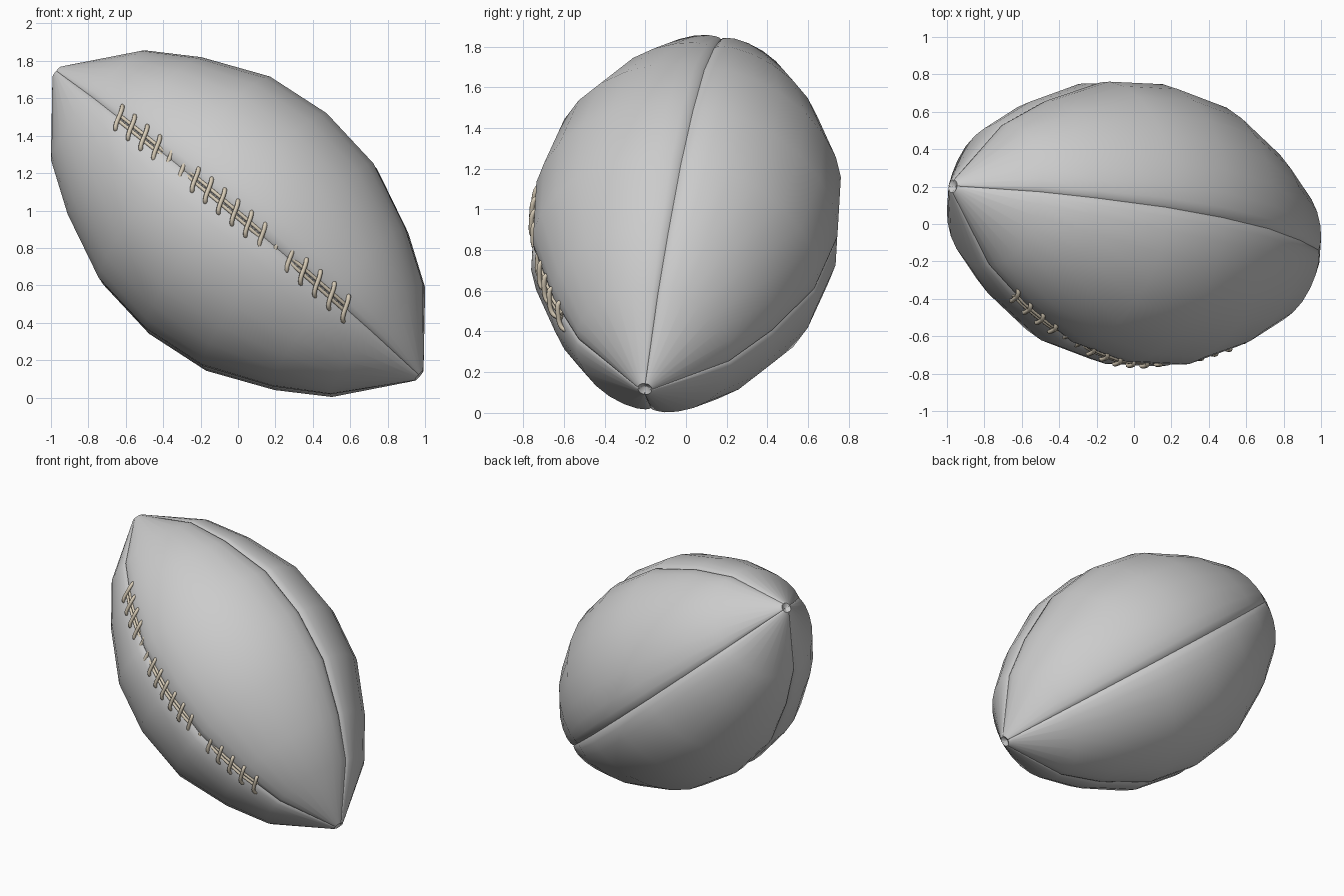
import bpy, bmesh, math
from mathutils import Vector

if "Cube" in bpy.data.objects:
    bpy.data.objects.remove(bpy.data.objects["Cube"])

# ball frame: long axis, upper seam direction, laced seam direction
C = Vector((0, 0, 0.93))
A = Vector((0.96, -0.2, -0.805)).normalized()
U = Vector((0.63, 0.05, 0.77))
U = (U - A * U.dot(A)).normalized()
V = A.cross(U).normalized()

# half profile (distance along axis, radius)
HALF = [(0, 0.765), (0.365, 0.72), (0.72, 0.562), (0.985, 0.392), (1.262, 0.058), (1.28, 0.035)]
RINGS = [(-t, r) for t, r in HALF[:0:-1]] + HALF
# groove section inside one quarter panel (degrees from seam, depth)
GROOVE = [(0, 0.034), (1.2, 0.022), (4, 0.012), (10, 0.002), (20, 0), (32, 0), (45, 0)]
PANEL = GROOVE + [(90 - d, g) for d, g in GROOVE[-2:0:-1]]


def groove_scale(r):
    return min(1.0, (r / 0.765) ** 0.6)


# ball body with four grooved seams
bm = bmesh.new()
loops = []
for t, r in RINGS:
    ring = []
    for q in range(4):
        for d, g in PANEL:
            ang = math.radians(q * 90 + d)
            rr = r - g * groove_scale(r)
            ring.append(bm.verts.new(C + A * t + (U * math.cos(ang) + V * math.sin(ang)) * rr))
    loops.append(ring)
n = len(loops[0])
for a, b in zip(loops, loops[1:]):
    for i in range(n):
        bm.faces.new((a[i], a[(i + 1) % n], b[(i + 1) % n], b[i]))
# dimpled tips
for ring, t in ((loops[0], -1.255), (loops[-1], 1.255)):
    tip = bm.verts.new(C + A * t)
    for i in range(n):
        bm.faces.new((ring[i], ring[(i + 1) % n], tip))
bmesh.ops.recalc_face_normals(bm, faces=bm.faces)
me = bpy.data.meshes.new("ball_body")
bm.to_mesh(me)
bm.free()
ball = bpy.data.objects.new("ball_body", me)
bpy.context.collection.objects.link(ball)
bpy.context.view_layer.objects.active = ball
ball.select_set(True)
bpy.ops.object.shade_smooth_by_angle(angle=math.radians(35))
ball.select_set(False)

lace_mat = bpy.data.materials.new("lace_cream")
lace_mat.diffuse_color = (0.68, 0.6, 0.47, 1)
lace_mat.use_nodes = True
lace_mat.node_tree.nodes["Principled BSDF"].inputs["Base Color"].default_value = lace_mat.diffuse_color


def seam_radius(t):
    for (t0, r0), (t1, r1) in zip(HALF, HALF[1:]):
        if abs(t) <= t1:
            r = r0 + (r1 - r0) * (abs(t) - t0) / (t1 - t0)
            return r - 0.034 * groove_scale(r)


def lace_point(t, s, h):
    # the lace dips into the leather near the second rings
    dip = 0.036 * math.exp(-((abs(t) - 0.36) / 0.1) ** 2)
    return C + A * t + U * s + V * (seam_radius(t) + h - dip)


def cords(name, paths, radius):
    cu = bpy.data.curves.new(name, 'CURVE')
    cu.dimensions = '3D'
    cu.bevel_depth = radius
    cu.bevel_resolution = 2
    cu.use_fill_caps = True
    cu.resolution_u = 3
    for pts in paths:
        sp = cu.splines.new('NURBS')
        sp.points.add(len(pts) - 1)
        for p, co in zip(sp.points, pts):
            p.co = (*co, 1)
        sp.order_u = 3
        sp.use_endpoint_u = True
    cu.materials.append(lace_mat)
    ob = bpy.data.objects.new(name, cu)
    bpy.context.collection.objects.link(ob)
    bpy.context.view_layer.objects.active = ob
    ob.select_set(True)
    bpy.ops.object.convert(target='MESH')
    bpy.ops.object.shade_smooth_by_angle(angle=math.radians(50))
    ob.select_set(False)


# twin cords running along the seam
T0, T1, N = -0.78, 0.82, 18
cords("lace_cords", [[lace_point(T0 + (T1 - T0) * i / 40, s, 0.014) for i in range(41)]
                     for s in (-0.013, 0.013)], 0.010)

# slanted cross stitches
STITCH = [(0.036, -0.062, -0.012), (0.03, -0.064, 0.022), (0.012, -0.035, 0.034),
          (0, 0, 0.034), (-0.012, 0.035, 0.034), (-0.03, 0.064, 0.022), (-0.036, 0.062, -0.012)]
stitches = []
for i in range(N):
    t = T0 + (T1 - T0) * i / (N - 1)
    base = [lace_point(t, s, h) for _, s, h in STITCH]
    slope = (lace_point(t + 0.02, 0, 0) - lace_point(t - 0.02, 0, 0)) / 0.04
    stitches.append([b + slope * dt for b, (dt, _, _) in zip(base, STITCH)])
cords("lace_stitches", stitches, 0.012)
